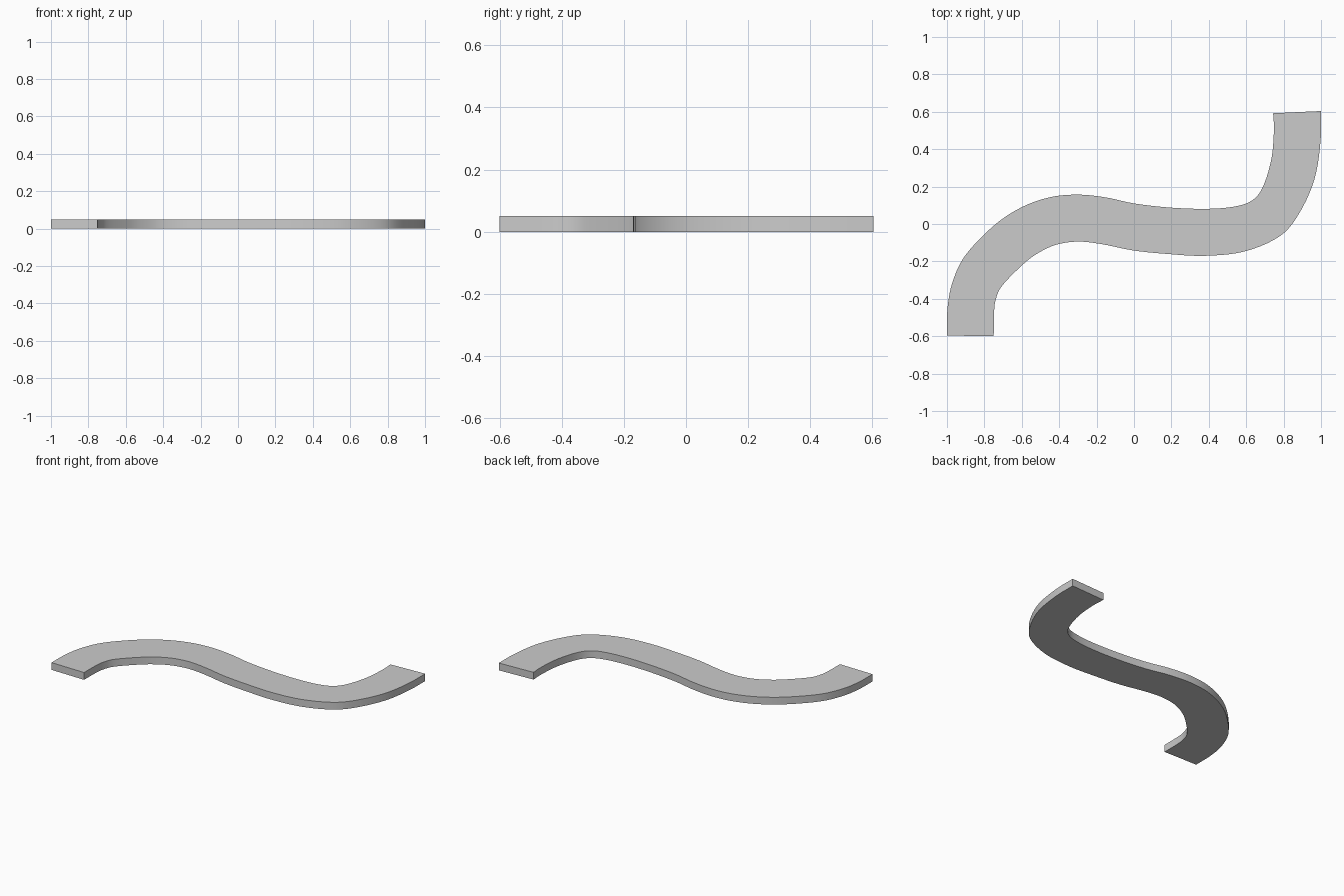
import bpy, bmesh
from mathutils import Vector

if "Cube" in bpy.data.objects:
    bpy.data.objects.remove(bpy.data.objects["Cube"])

THICKNESS = 0.05
STEPS = 5

# Matching edge points of the winding strip, from the left end to the right end
outer = [(-1, -0.596), (-0.997, -0.45), (-0.97, -0.31), (-0.90, -0.165), (-0.745, -0.005),
         (-0.60, 0.09), (-0.45, 0.143), (-0.30, 0.157), (-0.15, 0.142), (0, 0.110),
         (0.19, 0.088), (0.38, 0.081), (0.53, 0.092), (0.63, 0.125), (0.69, 0.20),
         (0.735, 0.35), (0.748, 0.50), (0.744, 0.592)]
inner = [(-0.75, -0.60), (-0.748, -0.47), (-0.738, -0.40), (-0.705, -0.33), (-0.60, -0.222),
         (-0.52, -0.16), (-0.42, -0.112), (-0.30, -0.094), (-0.17, -0.108), (0, -0.142),
         (0.19, -0.161), (0.38, -0.170), (0.59, -0.147), (0.78, -0.065), (0.885, 0.06),
         (0.965, 0.24), (0.997, 0.44), (1, 0.604)]


def smooth_line(points):
    """Catmull-Rom curve through the given points."""
    p = [Vector(q) for q in points]
    p = [2 * p[0] - p[1]] + p + [2 * p[-1] - p[-2]]
    line = []
    for a, b, c, d in zip(p, p[1:], p[2:], p[3:]):
        for i in range(STEPS):
            t = i / STEPS
            line.append(0.5 * (2 * b + (c - a) * t + (2 * a - 5 * b + 4 * c - d) * t * t
                               + (3 * b - a - 3 * c + d) * t ** 3))
    return line + [p[-2]]


# Flat strip between the two edges, extruded to a slab
bm = bmesh.new()
rows = [[bm.verts.new((q.x, q.y, 0)) for q in smooth_line(e)] for e in (outer, inner)]
top, low = rows
for i in range(len(top) - 1):
    bm.faces.new((top[i], low[i], low[i + 1], top[i + 1]))
result = bmesh.ops.extrude_face_region(bm, geom=bm.faces[:])
for v in result["geom"]:
    if isinstance(v, bmesh.types.BMVert):
        v.co.z = THICKNESS
bmesh.ops.recalc_face_normals(bm, faces=bm.faces[:])

mesh = bpy.data.meshes.new("winding_path")
bm.to_mesh(mesh)
bm.free()
path = bpy.data.objects.new("winding_path", mesh)
bpy.context.collection.objects.link(path)

# Smooth curved sides, sharp rims and ends
bpy.context.view_layer.objects.active = path
path.select_set(True)
bpy.ops.object.shade_smooth_by_angle()
